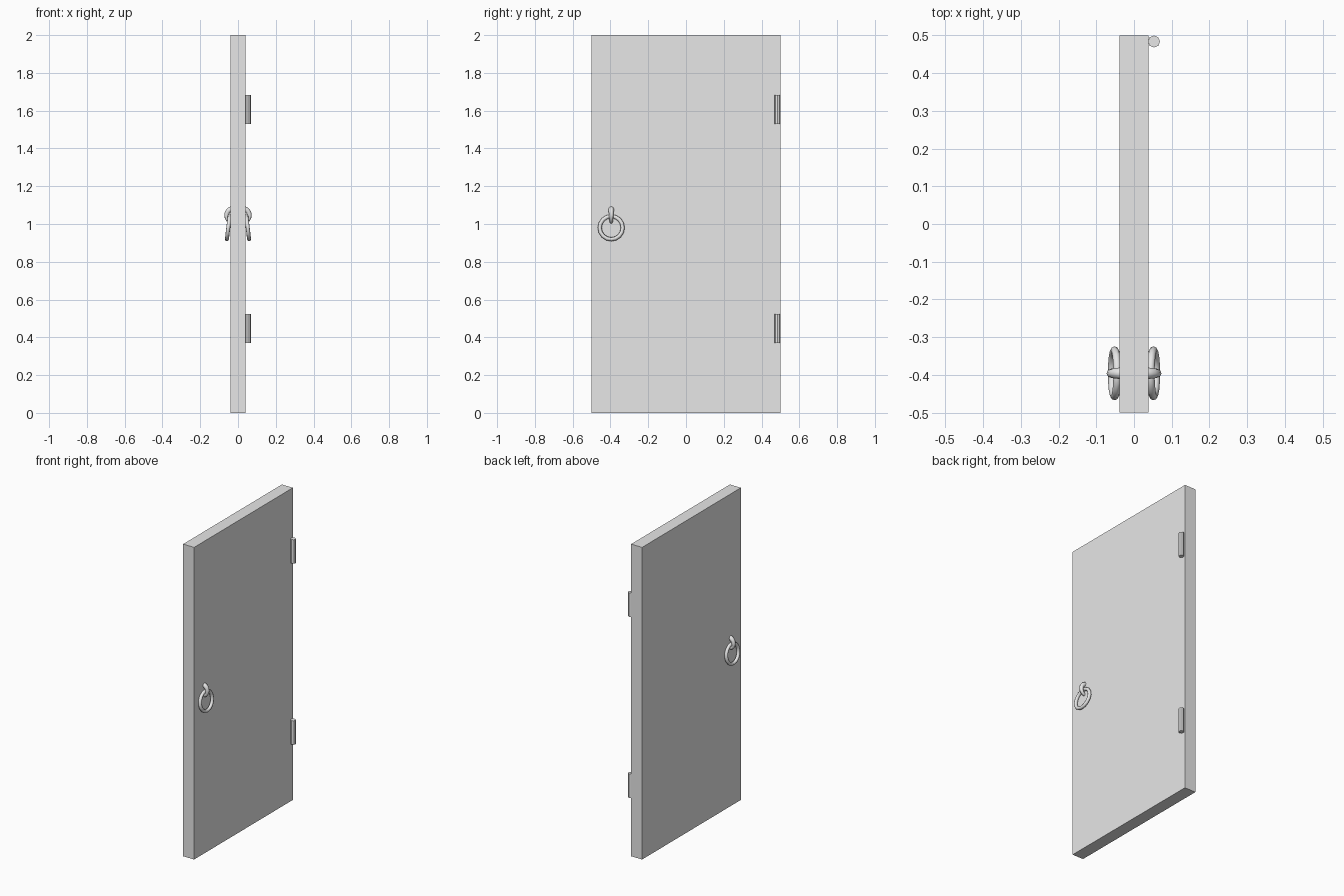
import bpy
import math
from mathutils import Vector, Matrix

cube = bpy.data.objects.get("Cube")
if cube:
    bpy.data.objects.remove(cube, do_unlink=True)

grey = bpy.data.materials.new("plain_grey")
grey.use_nodes = True
grey.diffuse_color = (0.8, 0.8, 0.8, 1)
grey.node_tree.nodes["Principled BSDF"].inputs["Base Color"].default_value = (0.8, 0.8, 0.8, 1)


def finish(obj, name, smooth_angle=None):
    obj.name = name
    obj.data.materials.append(grey)
    if smooth_angle:
        bpy.ops.object.shade_smooth_by_angle(angle=math.radians(smooth_angle))


def tube(name, points, radii, sides, closed=False):
    """Sweep a round section along a path lying in one plane."""
    path = [Vector(p) for p in points]
    n = len(path)
    normal = (path[1] - path[0]).cross(path[2] - path[0]).normalized()
    verts, faces = [], []
    for i, p in enumerate(path):
        ahead = path[(i + 1) % n] if closed else path[min(i + 1, n - 1)]
        behind = path[i - 1] if closed else path[max(i - 1, 0)]
        across = normal.cross((ahead - behind).normalized())
        for k in range(sides):
            a = math.tau * k / sides
            verts.append(p + radii[i] * (math.cos(a) * across + math.sin(a) * normal))
    for i in range(n if closed else n - 1):
        j = (i + 1) % n
        for k in range(sides):
            m = (k + 1) % sides
            faces.append((i * sides + k, i * sides + m, j * sides + m, j * sides + k))
    if not closed:
        faces.append(tuple(reversed(range(sides))))
        faces.append(tuple(range((n - 1) * sides, n * sides)))
    mesh = bpy.data.meshes.new(name)
    mesh.from_pydata(verts, [], faces)
    obj = bpy.data.objects.new(name, mesh)
    bpy.context.collection.objects.link(obj)
    bpy.ops.object.select_all(action='DESELECT')
    bpy.context.view_layer.objects.active = obj
    obj.select_set(True)
    bpy.ops.object.mode_set(mode='EDIT')
    bpy.ops.mesh.select_all(action='SELECT')
    bpy.ops.mesh.normals_make_consistent(inside=False)
    bpy.ops.object.mode_set(mode='OBJECT')
    finish(obj, name, 60)


# Door slab
bpy.ops.mesh.primitive_cube_add(size=1, location=(0, 0, 1))
slab = bpy.context.object
slab.data.transform(Matrix.Diagonal((0.078, 1, 2, 1)))
finish(slab, "door_slab")

# Hinge barrels
for name, z in (("lower_hinge", 0.447), ("upper_hinge", 1.607)):
    bpy.ops.mesh.primitive_cylinder_add(vertices=8, radius=0.016, depth=0.153,
                                        location=(0.053, 0.484, z))
    finish(bpy.context.object, name)

# Pull ring and tapered hook on each face
HANDLE_Y = -0.396
for side, sign in (("left", 1), ("right", -1)):
    ring = []
    for i in range(16):
        a = math.tau * i / 16
        drop = 0.061 * math.cos(a)
        ring.append((sign * (0.0515 - 0.12 * drop), HANDLE_Y + 0.061 * math.sin(a), 0.98 + drop))
    tube(side + "_pull_ring", ring, [0.0105] * 16, 8, closed=True)

    hook, radii = [], []
    for i in range(9):
        t = i / 8
        a = math.radians(100 - 190 * t)
        hook.append((sign * (0.03 + 0.031 * math.cos(a)), HANDLE_Y, 1.044 + 0.035 * math.sin(a)))
        radii.append(0.016 - 0.008 * t)
    tube(side + "_hook", hook, radii, 8)
